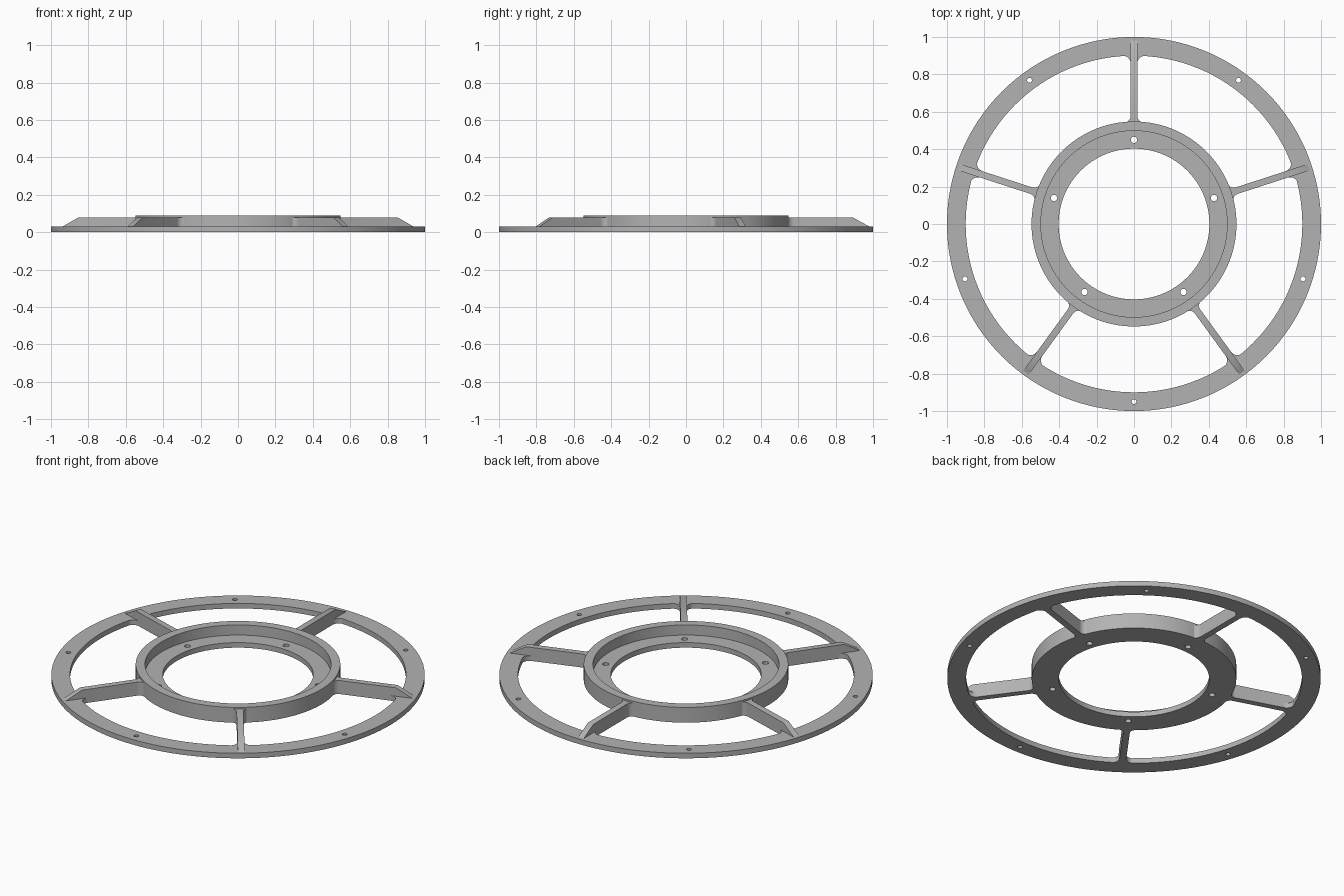
import bpy, bmesh, math
from mathutils import Matrix

if "Cube" in bpy.data.objects:
    bpy.data.objects.remove(bpy.data.objects["Cube"])

GREY = (0.45, 0.45, 0.45, 1)
mat = bpy.data.materials.new("plain_grey")
mat.use_nodes = True
mat.diffuse_color = GREY
mat.node_tree.nodes["Principled BSDF"].inputs["Base Color"].default_value = GREY

SPOKES = 5
STEP = math.tau / SPOKES
HALF = 0.018                      # half width of a spoke
RING_H, SPOKE_H, HUB_H = 0.03, 0.08, 0.09


def circle(radius, segments=128, cx=0, cy=0):
    return [(cx + radius * math.cos(math.tau * i / segments),
             cy + radius * math.sin(math.tau * i / segments)) for i in range(segments)]


def holes(radius, at, start):
    return [circle(radius, 20, at * math.cos(start + k * STEP), at * math.sin(start + k * STEP))
            for k in range(SPOKES)]


def finish(obj):
    obj.data.materials.clear()
    obj.data.materials.append(mat)
    bpy.ops.object.select_all(action='DESELECT')
    obj.select_set(True)
    bpy.context.view_layer.objects.active = obj
    bpy.ops.object.shade_smooth_by_angle(angle=math.radians(30))


def plate(name, loops, height):
    """Flat plate standing on z = 0; inner loops become openings."""
    curve = bpy.data.curves.new(name, 'CURVE')
    curve.dimensions = '2D'
    curve.fill_mode = 'BOTH'
    curve.extrude = height / 2
    for loop in loops:
        spline = curve.splines.new('POLY')
        spline.points.add(len(loop) - 1)
        for point, (x, y) in zip(spline.points, loop):
            point.co = (x, y, 0, 1)
        spline.use_cyclic_u = True
    obj = bpy.data.objects.new(name, curve)
    bpy.context.collection.objects.link(obj)
    bpy.ops.object.select_all(action='DESELECT')
    obj.select_set(True)
    bpy.context.view_layer.objects.active = obj
    bpy.ops.object.convert(target='MESH')
    obj = bpy.context.object
    bm = bmesh.new()
    bm.from_mesh(obj.data)
    bmesh.ops.remove_doubles(bm, verts=bm.verts, dist=1e-5)
    bmesh.ops.translate(bm, verts=bm.verts, vec=(0, 0, height / 2))
    bmesh.ops.recalc_face_normals(bm, faces=bm.faces)
    bm.to_mesh(obj.data)
    bm.free()
    finish(obj)


def flare(base, radius, direction, steps=8):
    """Right-hand concave fillet from a wide root at base to the spoke side."""
    return [(HALF + radius * (1 - math.sin(a)), base + direction * radius * (1 - math.cos(a)))
            for a in (math.pi / 2 * i / steps for i in range(steps + 1))]


def prism(name, right_side, height, angle, crease=None):
    """Extrude a mirrored outline; past the crease the top slopes down to the ring."""
    outline = right_side + [(-x, y) for x, y in reversed(right_side)]
    bm = bmesh.new()
    bottom = bm.faces.new([bm.verts.new((x, y, 0)) for x, y in outline])
    made = bmesh.ops.extrude_face_region(bm, geom=[bottom], use_keep_orig=True)
    top = [v for v in made["geom"] if isinstance(v, bmesh.types.BMVert)]
    for v in top:
        v.co.z = height
        if crease and v.co.y > crease + 0.01:
            v.co.z = RING_H - 0.002
    if crease:
        bmesh.ops.connect_verts(bm, verts=[v for v in top if abs(v.co.y - crease) < 1e-4])
    bmesh.ops.recalc_face_normals(bm, faces=bm.faces)
    bm.transform(Matrix.Rotation(angle, 4, 'Z'))
    mesh = bpy.data.meshes.new(name)
    bm.to_mesh(mesh)
    bm.free()
    obj = bpy.data.objects.new(name, mesh)
    bpy.context.collection.objects.link(obj)
    finish(obj)


# Outer ring with screw holes midway between the spokes
plate("outer_ring", [circle(1.0), circle(0.9)] + holes(0.013, 0.95, -math.pi / 2), RING_H)

# Hub: low floor with screw holes, and a raised wall around it
plate("hub_floor", [circle(0.5), circle(0.403)] + holes(0.017, 0.45, math.pi / 2), RING_H)
plate("hub_wall", [circle(0.548), circle(0.498)], HUB_H)

# Spokes with filleted roots, sloped tips, and fillet gussets at the ring
CREASE, TIP = 0.89, 0.985
for k in range(SPOKES):
    spoke = flare(0.543, 0.035, 1)[::1] + [(HALF, CREASE), (HALF, TIP)]
    prism(f"spoke_{k + 1}", spoke, SPOKE_H, k * STEP, CREASE)
    gusset = flare(0.9, 0.042, -1)[::-1] + [(HALF + 0.042, 0.91)]
    prism(f"ring_gusset_{k + 1}", gusset, RING_H, k * STEP)
